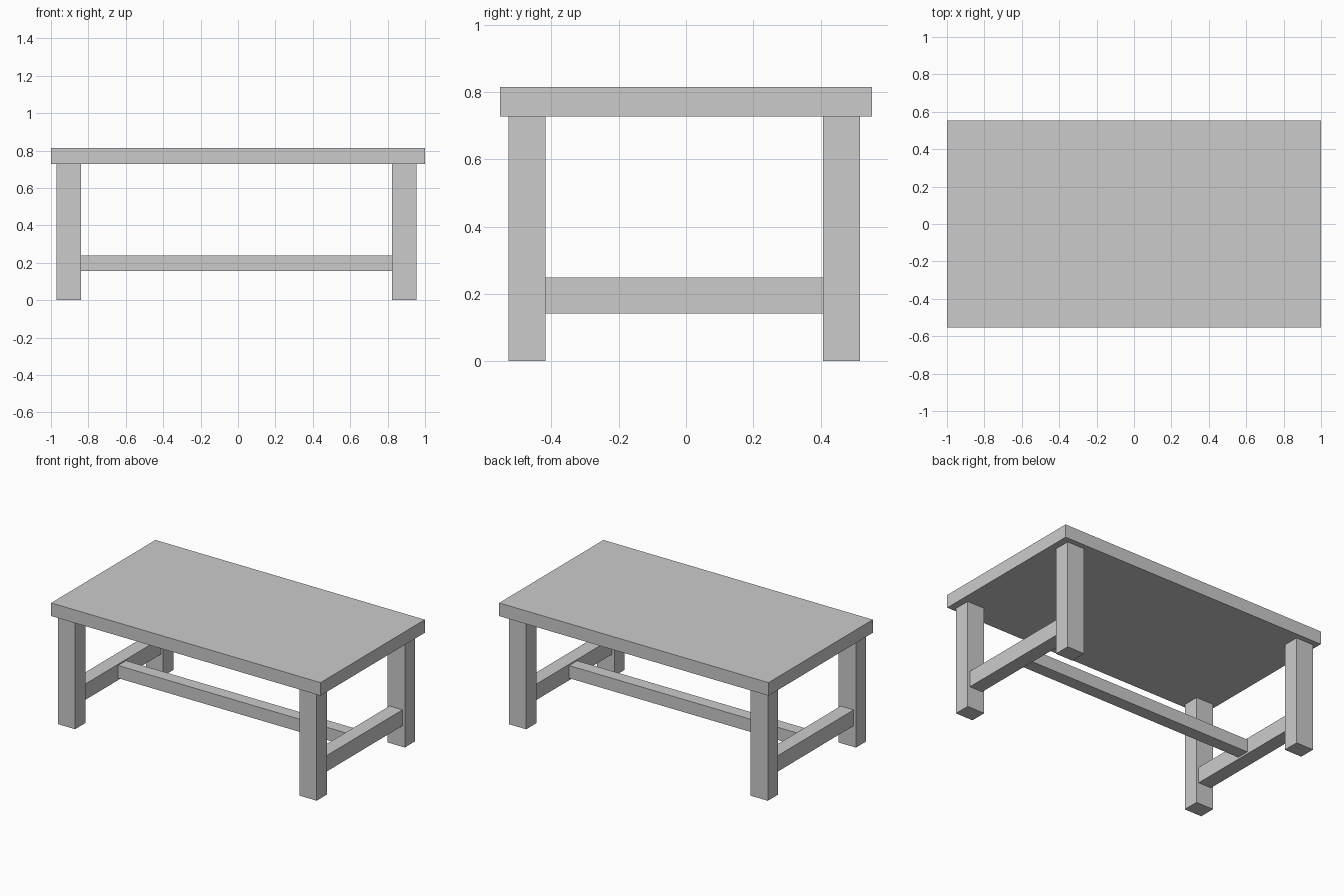
import bpy

if "Cube" in bpy.data.objects:
    bpy.data.objects.remove(bpy.data.objects["Cube"])

def box(name, x, y, z):
    """Box from (min, max) ranges on each axis."""
    bpy.ops.mesh.primitive_cube_add(
        size=1, location=[(a + b) / 2 for a, b in (x, y, z)])
    ob = bpy.context.object
    ob.name = name
    ob.scale = [b - a for a, b in (x, y, z)]
    bpy.ops.object.transform_apply(location=False, rotation=False, scale=True)
    return ob

# Table top
box("table_top", (-1, 1), (-0.553, 0.553), (0.727, 0.815))

# The frame sits very slightly left and forward of the top's centre
CX, CY = -0.008, -0.005
LEG_X, LEG_Y = 0.897, 0.467     # leg centre offsets
LEG_W, LEG_D = 0.129, 0.11      # leg section
RAIL_W = 0.096                  # end stretcher width

def span(centre, width):
    return (centre - width / 2, centre + width / 2)

for sx, side in ((-1, "left"), (1, "right")):
    x = CX + sx * LEG_X
    # Legs
    for sy, end in ((-1, "front"), (1, "back")):
        box(f"{end}_{side}_leg", span(x, LEG_W),
            span(CY + sy * LEG_Y, LEG_D), (0, 0.727))
    # End stretcher between the front and back legs
    box(f"{side}_end_stretcher", span(x, RAIL_W),
        span(CY, 2 * LEG_Y - LEG_D), (0.142, 0.249))

# Long stretcher between the two end stretchers
box("long_stretcher", span(CX, 2 * LEG_X - RAIL_W),
    span(CY, 0.085), (0.155, 0.24))
